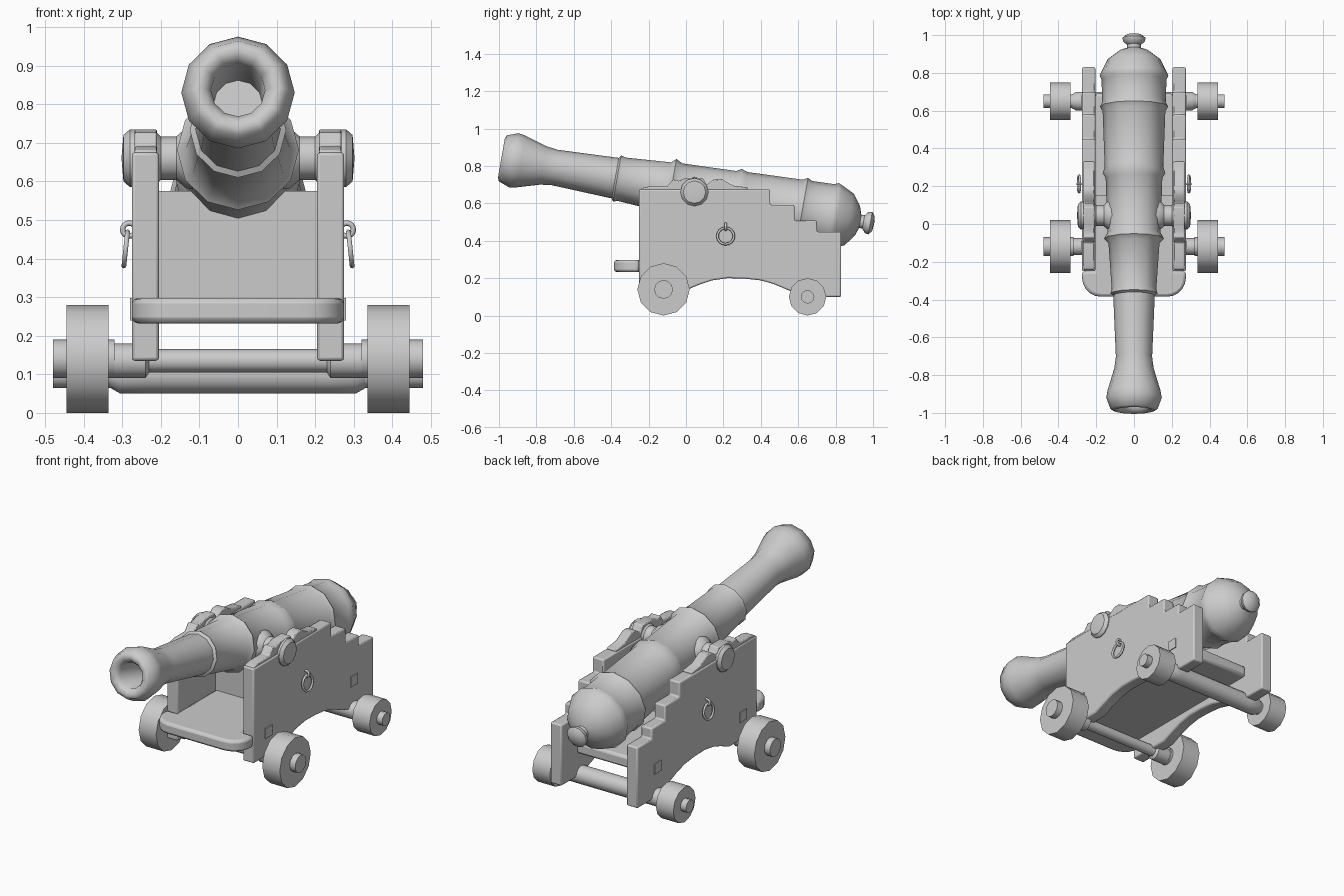
import bpy, bmesh, math
from mathutils import Vector

if "Cube" in bpy.data.objects:
    bpy.data.objects.remove(bpy.data.objects["Cube"])

TILT = math.radians(10)


def finish(name, bm, mirror=False, bevel=0.0, angle=40):
    bmesh.ops.remove_doubles(bm, verts=bm.verts, dist=1e-5)
    bmesh.ops.recalc_face_normals(bm, faces=bm.faces)
    me = bpy.data.meshes.new(name)
    bm.to_mesh(me)
    bm.free()
    ob = bpy.data.objects.new(name, me)
    bpy.context.collection.objects.link(ob)
    bpy.ops.object.select_all(action='DESELECT')
    ob.select_set(True)
    bpy.context.view_layer.objects.active = ob
    bpy.ops.object.shade_smooth_by_angle(angle=math.radians(angle))
    if bevel:
        m = ob.modifiers.new("bevel", 'BEVEL')
        m.width, m.segments, m.angle_limit = bevel, 2, math.radians(50)
    if mirror:
        ob.modifiers.new("mirror", 'MIRROR')
    return ob


def lathe(name, profile, origin, axis, up, n=12, mirror=False, angle=40):
    """Revolve (distance, radius) pairs around an axis."""
    o, a, u = Vector(origin), Vector(axis), Vector(up)
    w = a.cross(u)
    bm = bmesh.new()
    rings = []
    for t, r in profile:
        rings.append([bm.verts.new(o + a * t + r * (u * math.cos(k * math.tau / n) + w * math.sin(k * math.tau / n)))
                      for k in range(n)] if r > 0 else [bm.verts.new(o + a * t)] * n)
    for p, q in zip(rings, rings[1:]):
        for k in range(n):
            vs = list(dict.fromkeys((p[k], p[(k + 1) % n], q[(k + 1) % n], q[k])))
            bm.faces.new(vs)
    return finish(name, bm, mirror, angle=angle)


def prism(name, pts, start, depth, mirror=False, bevel=0.0):
    """Extrude a polygon: start maps a 2D point to 3D, depth is the sweep."""
    bm = bmesh.new()
    f = bm.faces.new([bm.verts.new(start(*p)) for p in pts])
    ext = bmesh.ops.extrude_face_region(bm, geom=[f])
    vs = [v for v in ext['geom'] if isinstance(v, bmesh.types.BMVert)]
    bmesh.ops.translate(bm, verts=vs, vec=depth)
    return finish(name, bm, mirror, bevel)


# Barrel: bore, muzzle swell, reinforcing rings, breech and knob
barrel = [(.80, 0), (.80, .064), (1.02, .07), (1.04, .085), (1.048, .105), (1.04, .125),
          (.98, .147), (.94, .14), (.82, .104), (.76, .096), (.43, .11), (.42, .125),
          (.395, .118), (.15, .135), (.125, .158), (.09, .14), (-.20, .15), (-.228, .166),
          (-.26, .155), (-.56, .166), (-.585, .18), (-.61, .168), (-.73, .172), (-.752, .182),
          (-.775, .172), (-.84, .14), (-.885, .08), (-.90, .036), (-.918, .036),
          (-.935, .058), (-.955, .061), (-.972, .04), (-.976, 0)]
lathe("barrel", barrel, (0, .045, .66), (0, -math.cos(TILT), math.sin(TILT)),
      (0, math.sin(TILT), math.cos(TILT)), angle=50)

# Trunnions carrying the barrel
lathe("trunnions", [(.08, 0), (.08, .085), (.135, .078), (.16, .056), (.20, .056), (.22, .075),
                    (.28, .075), (.297, .06), (.302, 0)],
      (0, .045, .66), (1, 0, 0), (0, 0, 1), mirror=True)

# Stepped side cheeks with an arched underside
cheek = [(-.25, .135), (-.25, .675), (.45, .675), (.45, .592), (.58, .592), (.58, .507),
         (.70, .507), (.70, .447), (.83, .447), (.83, .10), (.66, .10), (.56, .13), (.47, .168),
         (.40, .188), (.31, .198), (.22, .20), (.14, .188), (.07, .165), (0, .135)]
prism("carriage_cheeks", cheek, lambda y, z: (.205, y, z), (.07, 0, 0), True, .008)

# Clamps over the trunnions
clamp = [(-.24, .67), (-.24, .68), (-.20, .69), (-.10, .69), (-.07, .728), (-.04, .72),
         (0, .735), (.09, .735), (.11, .70), (.15, .728), (.19, .73), (.25, .695),
         (.33, .685), (.33, .67)]
prism("trunnion_clamps", clamp, lambda y, z: (.21, y, z), (.058, 0, 0), True, .005)

# Floor plank with rounded front corners
floor = [(.21, .69), (.21, -.25), (.275, -.25)]
floor += [(.175 + .1 * math.cos(a), -.285 - .1 * math.sin(a))
          for a in [i * math.pi / 10 for i in range(6)]]
floor += [(-x, y) for x, y in reversed(floor)]
prism("floor_plank", floor, lambda x, y: (x, y, .232), (0, 0, .066), bevel=.015)

# Upright board between the cheeks
prism("cross_board", [(-.21, .27), (.21, .27), (.21, .575), (-.21, .575)],
      lambda x, z: (x, .09, z), (0, .06, 0))

# Square pegs through the cheeks at floor height
for label, y in (("front", -.12), ("rear", .65)):
    prism(label + "_pegs", [(y - .031, .24), (y + .031, .24), (y + .031, .298), (y - .031, .298)],
          lambda a, z: (.20, a, z), (.08, 0, 0), True)

# Axles, hubs and wheels
for label, y, r, hub, az, mid in (("front", -.12, .14, .05, .135, .03), ("rear", .65, .10, .036, .10, .05)):
    lathe(label + "_wheels", [(.335, 0), (.335, r), (.445, r), (.445, 0)],
          (0, y, r), (1, 0, 0), (0, 0, 1), mirror=True)
    lathe(label + "_hubs", [(.32, 0), (.32, hub), (.48, hub), (.48, 0)],
          (0, y, r), (1, 0, 0), (0, 0, 1), mirror=True)
    end = .045 if label == "front" else .03
    side = .045 if label == "front" else .05
    lathe(label + "_axle", [(-.34, 0), (-.34, end), (-.305, side), (-.24, side), (-.23, mid), (.23, mid),
                            (.24, side), (.305, side), (.34, end), (.34, 0)],
          (0, y, az), (1, 0, 0), (0, 0, 1))

# Hanging rings and their eyes on the cheeks
for s, label in ((1, "right"), (-1, "left")):
    for part, x, z, big, small, rot in (("ring", .291, .425, .044, .007, (0, s * math.radians(84), 0)),
                                        ("ring_eye", .282, .475, .017, .007, (math.pi / 2, 0, 0))):
        bpy.ops.mesh.primitive_torus_add(major_radius=big, minor_radius=small, major_segments=16,
                                         minor_segments=6, location=(s * x, .212, z), rotation=rot)
        ob = bpy.context.object
        ob.name = label + "_" + part
        bpy.ops.object.shade_smooth()
